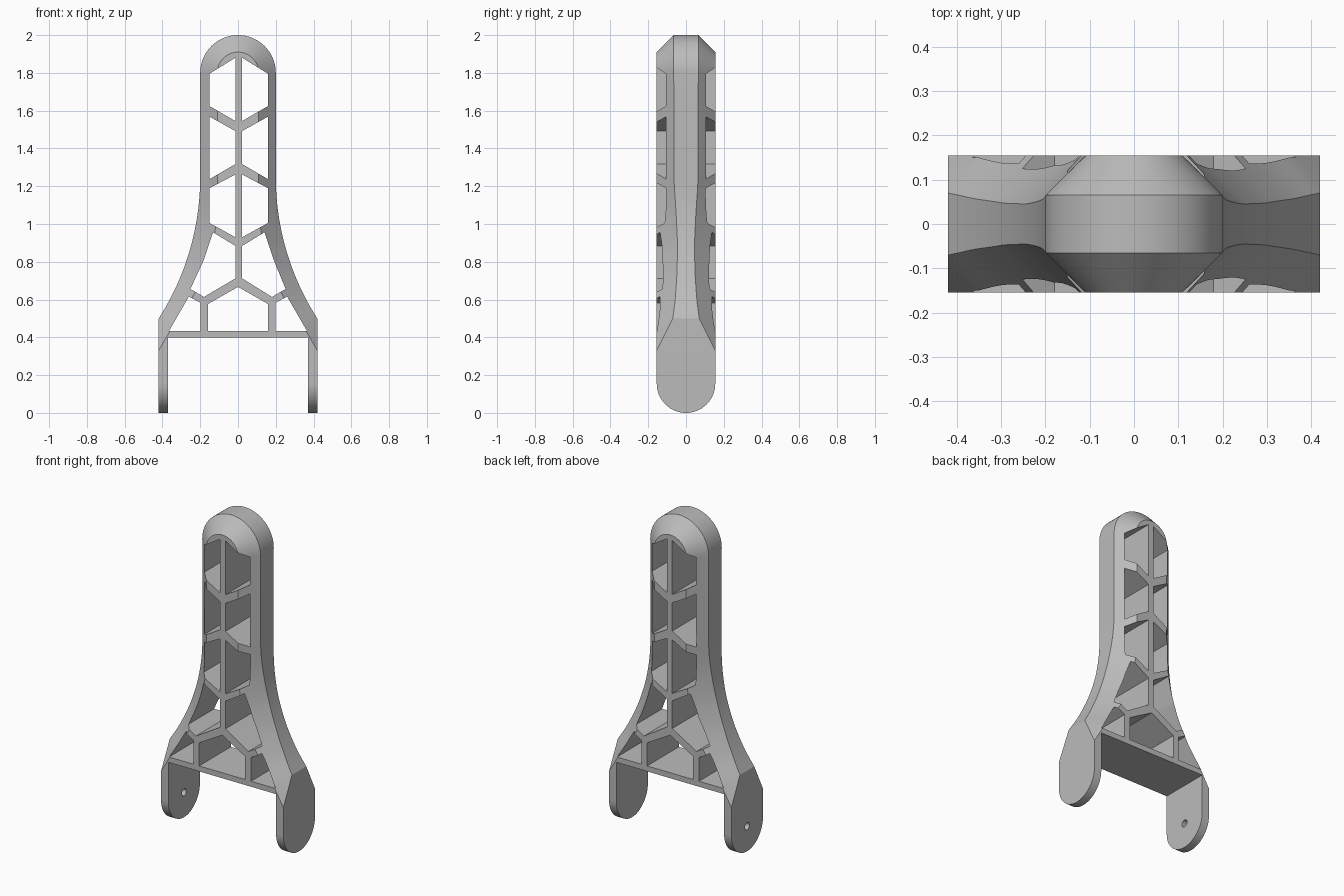
import bpy, bmesh, math

cube = bpy.data.objects.get("Cube")
if cube:
    bpy.data.objects.remove(cube, do_unlink=True)

HALF = 0.155   # half depth
SHIFT = 0.004  # lattice sits slightly to one side

grey = bpy.data.materials.new("plain grey")
grey.use_nodes = True
grey.diffuse_color = (0.5, 0.5, 0.5, 1)
grey.node_tree.nodes["Principled BSDF"].inputs["Base Color"].default_value = (0.5, 0.5, 0.5, 1)


def finish(name, bm):
    bmesh.ops.recalc_face_normals(bm, faces=bm.faces)
    mesh = bpy.data.meshes.new(name)
    bm.to_mesh(mesh)
    bm.free()
    mesh.materials.append(grey)
    ob = bpy.data.objects.new(name, mesh)
    bpy.context.collection.objects.link(ob)
    return ob


def add_prism(bm, points, direction):
    """Closed prism from a loop of 3D points pushed along a direction."""
    face = bm.faces.new([bm.verts.new(p) for p in points])
    res = bmesh.ops.extrude_face_region(bm, geom=[face], use_keep_orig=True)
    verts = [g for g in res["geom"] if isinstance(g, bmesh.types.BMVert)]
    bmesh.ops.translate(bm, verts=verts, vec=direction)


def select_only(ob):
    bpy.ops.object.select_all(action="DESELECT")
    ob.select_set(True)
    bpy.context.view_layer.objects.active = ob


def cut(target, cutter):
    cutter.hide_render = True
    mod = target.modifiers.new("cut", "BOOLEAN")
    mod.operation = "DIFFERENCE"
    mod.solver = "EXACT"
    mod.object = cutter
    select_only(target)
    bpy.ops.object.modifier_apply(modifier=mod.name)
    bpy.data.objects.remove(cutter, do_unlink=True)


# Half width of the flat outer band at each height
BAND = [(0.5, 0.07), (0.6, 0.057), (0.75, 0.047), (0.9, 0.045),
        (1.05, 0.052), (1.2, 0.062), (1.3, 0.065), (2.1, 0.065)]


def band(z):
    for (z0, y0), (z1, y1) in zip(BAND, BAND[1:]):
        if z <= z1:
            return y0 + (y1 - y0) * (z - z0) / (z1 - z0)


# Right half of the outline: (x, z, normal x, normal z, band half width)
half = [(0.37, 0.4, 1, 0, HALF), (0.37, 0.33, 1, 0, HALF), (0.42, 0.33, 1, 0, HALF)]
R, TOP = 1.39, 1.25
sweep = math.asin((TOP - 0.5) / R)
for i in range(25):                      # flared flank
    a = sweep * (1 - i / 24)
    z = TOP - R * math.sin(a)
    half.append((0.2 + R - R * math.cos(a), z, math.cos(a), math.sin(a), band(z)))
for i in range(21):                      # rounded head
    a = math.pi / 2 * i / 20
    half.append((0.2 * math.cos(a), 1.8 + 0.2 * math.sin(a), math.cos(a), math.sin(a), 0.065))
outline = half + [(-x, z, -nx, nz, y) for x, z, nx, nz, y in reversed(half[:-1])]

# Chamfered frame: four rings from the front face to the back face
bm = bmesh.new()
rings = []
for side, is_face in ((-1, True), (-1, False), (1, False), (1, True)):
    ring = []
    for x, z, nx, nz, y in outline:
        d = HALF - y if is_face else 0
        ring.append(bm.verts.new((x - nx * d, side * (HALF if is_face else y), z - nz * d)))
    rings.append(ring)
n = len(outline)
for lower, upper in zip(rings, rings[1:]):
    for i in range(n):
        j = (i + 1) % n
        bm.faces.new((lower[i], lower[j], upper[j], upper[i]))
bm.faces.new(rings[0])
bm.faces.new(rings[3])
bmesh.ops.remove_doubles(bm, verts=bm.verts, dist=1e-5)
frame = finish("lattice_frame", bm)

# Lattice openings on one side, as (x, z) loops
openings = [
    [(0.018, 1.88), (0.154, 1.796), (0.154, 1.624), (0.018, 1.545)],
    [(0.018, 1.492), (0.154, 1.568), (0.154, 1.238), (0.018, 1.317)],
    [(0.018, 1.262), (0.154, 1.19), (0.154, 1.005), (0.018, 0.93)],
    [(0.018, 0.884), (0.136, 0.956), (0.185, 0.81), (0.252, 0.656), (0.18, 0.614), (0.018, 0.712)],
    [(0.198, 0.582), (0.26, 0.616), (0.365, 0.434), (0.198, 0.434)],
]
center = [(-0.158, 0.434), (-0.158, 0.577), (0, 0.667), (0.158, 0.577), (0.158, 0.434)]
bm = bmesh.new()
loops = [[(s * x, z) for x, z in loop] for loop in openings for s in (-1, 1)] + [center]
for loop in loops:
    add_prism(bm, [(x + SHIFT * (z > 0.7), -0.3, z) for x, z in loop], (0, 0.6, 0))
cut(frame, finish("opening_cutter", bm))

# Round-ended mounting legs
for side, name in ((1, "left_leg"), (-1, "right_leg")):
    loop = [(HALF, 0.33)]
    for i in range(33):
        a = math.pi * i / 32
        loop.append((HALF * math.cos(a), HALF - HALF * math.sin(a)))
    loop.append((-HALF, 0.33))
    bm = bmesh.new()
    add_prism(bm, [(side * 0.37, y, z) for y, z in loop], (side * 0.05, 0, 0))
    leg = finish(name, bm)
    if side < 0:                         # pin hole on one leg only
        bm = bmesh.new()
        circle = [(math.cos(math.tau * i / 24), math.sin(math.tau * i / 24)) for i in range(24)]
        add_prism(bm, [(-0.5, 0.022 * c, HALF + 0.022 * s) for c, s in circle], (0.2, 0, 0))
        cut(leg, finish("pin_cutter", bm))
    select_only(leg)
    bpy.ops.object.shade_smooth_by_angle(angle=math.radians(25))

select_only(frame)
bpy.ops.object.shade_smooth_by_angle(angle=math.radians(20))
